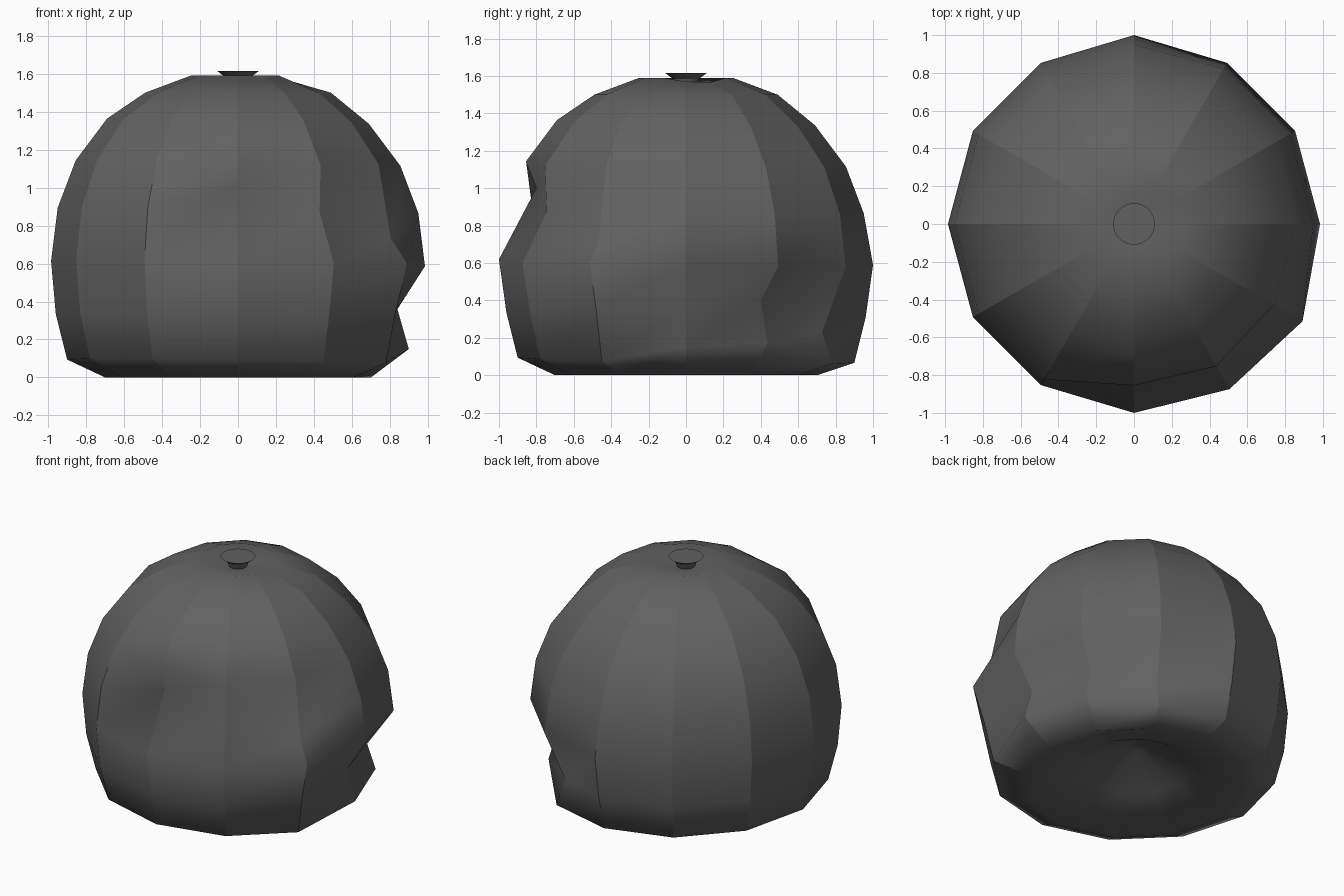
import bpy, bmesh
from math import sin, cos, radians

if "Cube" in bpy.data.objects:
    bpy.data.objects.remove(bpy.data.objects["Cube"])

dark = bpy.data.materials.new("dark_grey")
dark.diffuse_color = (0.12, 0.12, 0.12, 1)
dark.use_nodes = True
dark.node_tree.nodes["Principled BSDF"].inputs["Base Color"].default_value = dark.diffuse_color


def finish(bm, name):
    bmesh.ops.recalc_face_normals(bm, faces=bm.faces)
    mesh = bpy.data.meshes.new(name)
    bm.to_mesh(mesh)
    bm.free()
    mesh.materials.append(dark)
    obj = bpy.data.objects.new(name, mesh)
    bpy.context.collection.objects.link(obj)
    return obj


def revolve(bm, profile, sides, dents={}, tilt=0.0):
    """Rings of vertices from an (r, z) profile; dents override single points."""
    rings = []
    for i, (r0, z0) in enumerate(profile):
        ring = []
        for k in range(sides):
            a = radians(360 * k / sides)
            z = z0 - (tilt * (cos(a) + sin(a)) if 2 < i < 9 else 0)
            r, z = dents.get((i, round(360 * k / sides)), (r0, z))
            ring.append(bm.verts.new((r * cos(a), r * sin(a), z)))
        rings.append(ring)
    for low, high in zip(rings, rings[1:]):
        for k in range(sides):
            n = (k + 1) % sides
            # Fixed diagonal, so the folds run the right way
            bm.faces.new((low[k], low[n], high[n]))
            bm.faces.new((low[k], high[n], high[k]))
    bm.faces.new(rings[0])
    bm.faces.new(rings[-1])
    return rings


# Body: twelve-sided dome with a hollowed base and dimpled top
profile = [(0.05, 0.27), (0.35, 0.12), (0.70, 0.0), (0.90, 0.08),
           (0.96, 0.32), (0.985, 0.60), (0.95, 0.88), (0.855, 1.13),
           (0.69, 1.35), (0.49, 1.50), (0.25, 1.59), (0.06, 1.55)]
# Folded-in points: (ring, angle) -> (radius, height)
dents = {(3, 0): (0.90, 0.15), (4, 0): (0.84, 0.36), (3, 30): (0.87, 0.17),
         (4, 30): (0.80, 0.40), (4, 60): (0.84, 0.23),
         (6, 270): (0.80, 1.00), (6, 300): (0.86, 0.87),
         (6, 330): (0.93, 0.73), (5, 330): (1.03, 0.60),
         (4, 330): (0.96, 0.35), (7, 300): (0.87, 1.12),
         (5, 270): (1.0, 0.62), (5, 90): (1.0, 0.59), (5, 300): (1.01, 0.60),
         (10, 30): (0.25, 1.565), (10, 0): (0.25, 1.57)}
bm = bmesh.new()
rings = revolve(bm, profile, 12, dents, 0.014)
# Smooth up and down each gore, sharp along the seams between gores
for f in bm.faces:
    f.smooth = True
for low, high in zip(rings[2:10], rings[3:11]):
    for a, b in zip(low, high):
        bm.edges.get((a, b)).smooth = False
finish(bm, "dented_body")

# Stem: short flared plug in the top dimple
bm = bmesh.new()
revolve(bm, [(0.05, 1.53), (0.07, 1.585), (0.11, 1.615)], 32)
stem = finish(bm, "stem")
bpy.context.view_layer.objects.active = stem
stem.select_set(True)
bpy.ops.object.shade_smooth_by_angle(angle=radians(30))
